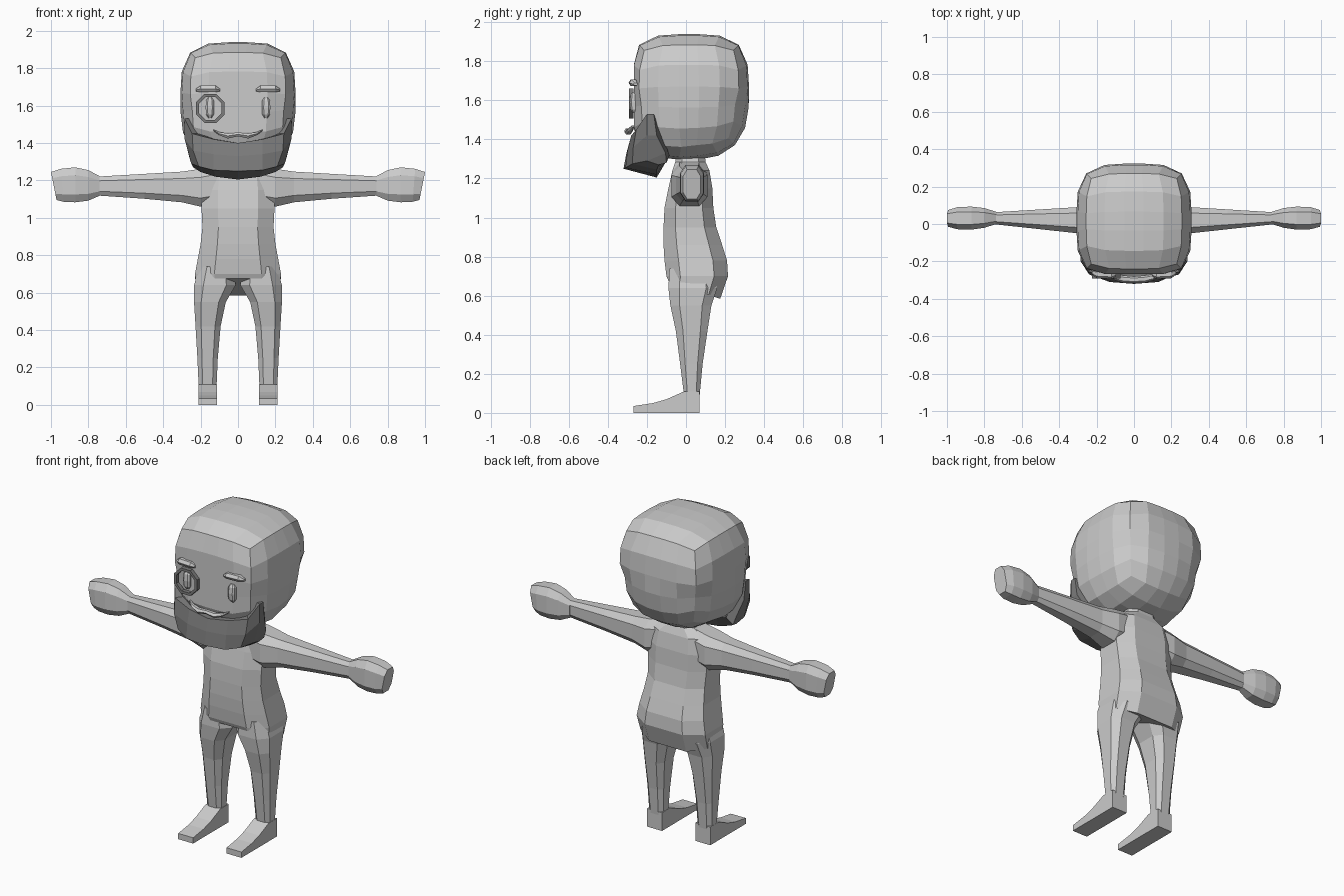
import bpy, bmesh, math
from mathutils import Vector

if "Cube" in bpy.data.objects:
    bpy.data.objects.remove(bpy.data.objects["Cube"])


def material(name, v):
    m = bpy.data.materials.new(name)
    m.diffuse_color = (v, v, v, 1)
    m.use_nodes = True
    m.node_tree.nodes["Principled BSDF"].inputs["Base Color"].default_value = m.diffuse_color
    return m


GREY = material("light_grey", 0.6)
DARK = material("dark_grey", 0.2)


def finish(name, bm, mat, mirror=False):
    bmesh.ops.recalc_face_normals(bm, faces=bm.faces)
    me = bpy.data.meshes.new(name)
    bm.to_mesh(me)
    bm.free()
    me.materials.append(mat)
    ob = bpy.data.objects.new(name, me)
    bpy.context.collection.objects.link(ob)
    if mirror:
        ob.modifiers.new("mirror", 'MIRROR').use_mirror_merge = False
    return ob


def loft(name, rings, mat=GREY, mirror=False, closed=False):
    """Skin a list of equal-length point rings, capping the ends."""
    bm = bmesh.new()
    vs = [[bm.verts.new(p) for p in r] for r in rings]
    n = len(vs[0])
    pairs = list(zip(vs, vs[1:]))
    if closed:
        pairs.append((vs[-1], vs[0]))
    for a, b in pairs:
        for i in range(n):
            j = (i + 1) % n
            bm.faces.new((a[i], a[j], b[j], b[i]))
    if not closed:
        bm.faces.new(vs[0])
        bm.faces.new(vs[-1])
    return finish(name, bm, mat, mirror)


def octagon(a0, a1, b0, b1, k=0.55):
    """Chamfered box outline in two coordinates."""
    ca, cb, ha, hb = (a0 + a1) / 2, (b0 + b1) / 2, (a1 - a0) / 2, (b1 - b0) / 2
    pts = [(1, -k), (1, k), (k, 1), (-k, 1), (-1, k), (-1, -k), (-k, -1), (k, -1)]
    return [(ca + p * ha, cb + q * hb) for p, q in pts]


def z_ring(z, x0, x1, y0, y1, tilt=0):
    return [(x, y, z + tilt * y) for x, y in octagon(x0, x1, y0, y1)]


def x_ring(x, y0, y1, z0, z1, tilt=0):
    return [(x + tilt * (z - 1.17), y, z) for y, z in octagon(y0, y1, z0, z1)]


# Torso with neck
loft("torso", [z_ring(z, -w, w, y0, y1, t) for z, w, y0, y1, t in [
    (1.38, .08, -.05, .09, 0), (1.285, .10, -.055, .10, 0), (1.24, .18, -.07, .12, 0),
    (1.15, .195, -.09, .135, 0), (1.05, .195, -.11, .14, 0), (0.95, .19, -.115, .155, 0),
    (0.86, .20, -.115, .185, 0), (0.78, .215, -.11, .21, 0), (0.70, .23, -.10, .215, 0),
    (0.645, .225, -.09, .175, -.35)]])

# Legs
loft("leg", [z_ring(*r) for r in [
    (.74, .03, .205, -.085, .15), (.64, .012, .235, -.09, .16), (.55, .065, .235, -.08, .13),
    (.42, .093, .227, -.052, .11), (.25, .108, .217, -.03, .085), (.09, .115, .21, -.01, .07)]],
    mirror=True)

# Feet
foot = [(.07, 0), (-.27, 0), (-.27, .035), (-.17, .05), (-.10, .07), (-.01, .11), (.07, .11)]
loft("foot", [[(x, y, z) for y, z in foot] for x in (.112, .212)], mirror=True)

# Arms
loft("arm", [x_ring(*r) for r in [
    (.08, -.07, .10, 1.08, 1.285), (.20, -.075, .11, 1.06, 1.262), (.30, -.05, .09, 1.083, 1.247),
    (.50, -.028, .078, 1.102, 1.235), (.76, 0, .062, 1.12, 1.22)]], mirror=True)

# Fists
loft("hand", [x_ring(*r) for r in [
    (.735, .0, .065, 1.12, 1.22), (.80, -.02, .085, 1.092, 1.255), (.87, -.03, .093, 1.083, 1.27),
    (.94, -.028, .09, 1.086, 1.262, .08), (.985, -.015, .075, 1.095, 1.245, .2)]], mirror=True)

# Head: rounded cube, squarer on top, rounder at the lower back, flat face
bm = bmesh.new()
bmesh.ops.create_cube(bm, size=2)
bmesh.ops.subdivide_edges(bm, edges=bm.edges[:], cuts=4, use_grid_fill=True)
for v in bm.verts:
    d = Vector([math.tan(c * 0.72) / math.tan(0.72) for c in v.co])
    p = 3.7 if d.z >= 0 else (3.0 if d.y < 0 else 2.6)
    d /= sum(abs(c) ** p for c in d) ** (1 / p)
    v.co = (d.x * .308, max(.015 + d.y * .308, -.267), 1.617 + d.z * .322)
finish("head", bm, GREY)

# Beard: half-sections from middle to sideburn, mirrored into one wrap
# each section: inner top, top, middle, chin edge, underside, back
half = [
    [(0, -.22, 1.40), (0, -.285, 1.40), (0, -.305, 1.33), (0, -.32, 1.25), (0, -.15, 1.205), (0, -.10, 1.29)],
    [(.12, -.22, 1.42), (.13, -.28, 1.42), (.13, -.30, 1.34), (.13, -.31, 1.255), (.12, -.15, 1.22), (.12, -.10, 1.30)],
    [(.20, -.20, 1.45), (.245, -.255, 1.45), (.24, -.27, 1.36), (.21, -.275, 1.275), (.20, -.15, 1.245), (.19, -.10, 1.31)],
    [(.24, -.18, 1.53), (.285, -.20, 1.53), (.285, -.20, 1.42), (.25, -.20, 1.29), (.24, -.14, 1.27), (.21, -.09, 1.32)],
    [(.24, -.16, 1.53), (.285, -.165, 1.53), (.283, -.15, 1.42), (.262, -.105, 1.33), (.245, -.10, 1.28), (.21, -.085, 1.32)],
]
flip = [[(-x, y, z) for x, y, z in s] for s in half[:0:-1]]
loft("beard", flip + half, DARK)


def bar(name, path, mirror=False):
    """Six-sided tapering bar along x: (x, y, z, half depth, half height)."""
    loft(name, [[(x, y + ry * math.cos(a), z + rz * math.sin(a))
                 for a in (math.pi * i / 3 for i in range(6))]
                for x, y, z, ry, rz in path], GREY, mirror)


# Moustache
side = [(.13, -.272, 1.468, .008, .004), (.10, -.285, 1.450, .016, .010),
        (.055, -.295, 1.438, .020, .016), (0, -.298, 1.446, .018, .012)]
bar("moustache", [(-p[0], *p[1:]) for p in side] + side[-2::-1])

# Eyebrows
bar("eyebrow", [(.097, -.268, 1.683, .012, .008), (.12, -.272, 1.69, .022, .020),
                (.20, -.268, 1.69, .022, .020), (.225, -.258, 1.683, .012, .008)], mirror=True)

# Eyes: upright rounded ovals
loft("eye", [z_ring(z, .15 - w, .15 + w, -.268 - d, -.25) for z, w, d in [
    (1.535, .010, .006), (1.553, .021, .016), (1.59, .023, .02),
    (1.627, .021, .016), (1.643, .010, .006)]], mirror=True)

# Eyeglass: octagonal ring over one eye
rings = []
for i in range(8):
    a = math.pi * (i + .5) / 4
    rings.append([(-.148 + r * math.cos(a), y, 1.585 + r * math.sin(a))
                  for r, y in ((.083, -.292), (.083, -.268), (.066, -.268), (.066, -.292))])
loft("eyeglass_ring", rings, DARK, closed=True)
